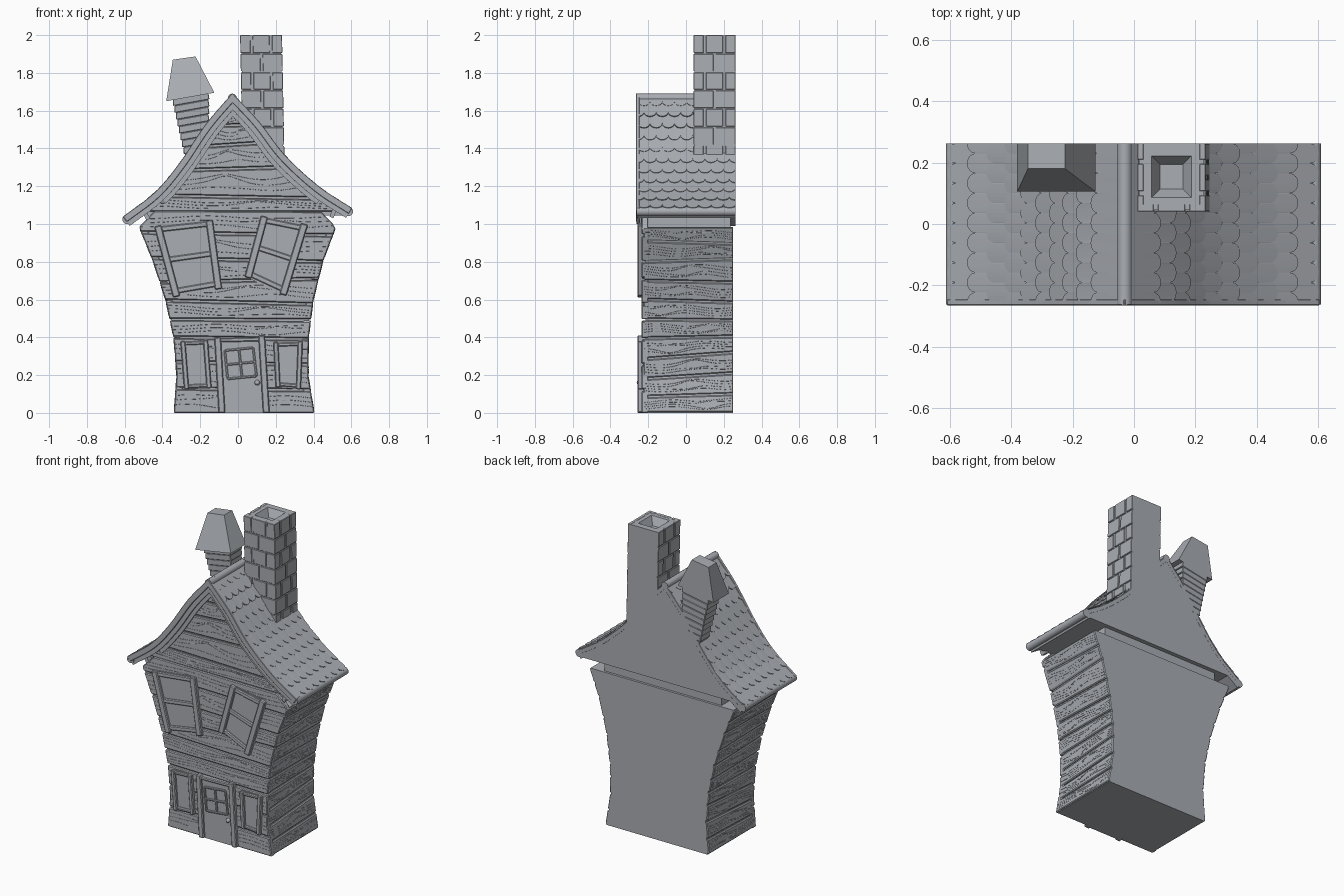
import bpy, bmesh, math, random
from mathutils import Vector

if "Cube" in bpy.data.objects:
    bpy.data.objects.remove(bpy.data.objects["Cube"])

random.seed(4)
grain = []
slate = bpy.data.materials.new("slate_grey")
slate.diffuse_color = (.40, .42, .45, 1)
slate.use_nodes = True
slate.node_tree.nodes["Principled BSDF"].inputs["Base Color"].default_value = slate.diffuse_color


def lerp(a, b, t):
    return a + (b - a) * t


def finish(name, bm, bevel=0.0, smooth=False):
    bmesh.ops.recalc_face_normals(bm, faces=bm.faces)
    me = bpy.data.meshes.new(name)
    bm.to_mesh(me)
    bm.free()
    me.materials.append(slate)
    ob = bpy.data.objects.new(name, me)
    bpy.context.collection.objects.link(ob)
    if bevel:
        m = ob.modifiers.new("Bevel", 'BEVEL')
        m.width, m.segments, m.limit_method = bevel, 1, 'ANGLE'
    if smooth:
        bpy.context.view_layer.objects.active = ob
        ob.select_set(True)
        bpy.ops.object.shade_smooth_by_angle(angle=math.radians(35))
        ob.select_set(False)
    return ob


def loft(bm, front, back):
    """Closed solid between two matching rings of 3D points."""
    a, b = [bm.verts.new(p) for p in front], [bm.verts.new(p) for p in back]
    bm.faces.new(a)
    bm.faces.new(b[::-1])
    for i in range(len(a)):
        j = (i + 1) % len(a)
        bm.faces.new((a[j], a[i], b[i], b[j]))


def prisms(name, items, bevel=0.0, smooth=False):
    """Each item is (xz polygon, y front, y back)."""
    bm = bmesh.new()
    for poly, y0, y1 in items:
        loft(bm, [(x, y0, z) for x, z in poly], [(x, y1, z) for x, z in poly])
    return finish(name, bm, bevel, smooth)


def beam(p, q, w):
    p, q = Vector(p), Vector(q)
    d = (q - p).normalized()
    n = Vector((-d.y, d.x)) * w / 2
    return [tuple(v) for v in (p + n, q + n, q - n, p - n)]


def lookup(table, z):
    for (z0, x0), (z1, x1) in zip(table, table[1:]):
        if z <= z1:
            return lerp(x0, x1, max(0, (z - z0) / (z1 - z0)))
    return table[-1][1]


def add_grain(f, count):
    """f(t, v) maps plank coordinates (along, across) to a point."""
    t0, ph = random.uniform(0.2, 0.8), random.random() * 6
    for k in range(count):
        o = (k + 0.5) / count * 2 - 1
        line = []
        for i in range(25):
            t = 0.01 + 0.98 * i / 24
            bulge = math.copysign(0.5, o) * math.exp(-((t - t0) / 0.13) ** 2) * (1 - abs(o))
            line.append(f(t, 0.5 + 0.4 * (0.75 * o + bulge + 0.2 * math.sin(9 * t + ph))))
        grain.append(line)


def front_planks(name, lines, tl, tr, y0, y1, count):
    items, g = [], 0.006
    for (a0, b0), (a1, b1) in zip(lines, lines[1:]):
        a0, b0, a1, b1 = a0 + g, b0 + g, a1 - g, b1 - g
        L = [lerp(a0, a1, i / 4) for i in range(5)]
        R = [lerp(b1, b0, i / 4) for i in range(5)]
        items.append(([(lookup(tl, z), z) for z in L] + [(lookup(tr, z), z) for z in R], y0, y1))

        def f(t, v):
            za, zb = lerp(a0, a1, v), lerp(b0, b1, v)
            return (lerp(lookup(tl, za), lookup(tr, zb), t), y0, lerp(za, zb, t))
        add_grain(f, count)
    prisms(name, items, 0.005)


# Crooked house body
LEFT = [(0, -.34), (.2, -.325), (.4, -.342), (.6, -.385), (.8, -.45), (.985, -.525), (1.07, -.44)]
RIGHT = [(0, .405), (.2, .372), (.4, .375), (.6, .40), (.8, .45), (.985, .52), (1.07, .435)]
core = [(x + .01, z) for z, x in LEFT[:6]] + [(x - .01, z) for z, x in RIGHT[5::-1]]
prisms("house_core", [(core, -.215, .25)])
prisms("roof_gap_block", [([(-.42, .95), (.42, .95), (.42, 1.1), (-.42, 1.1)], -.205, .235)])
front_planks("front_siding", [(-.006, -.006), (.13, .12), (.27, .255), (.40, .39), (.495, .49),
                              (.595, .575), (.69, .71), (.82, .80), (.955, .94), (1.075, 1.07)],
             LEFT, RIGHT, -.235, -.2, 3)

# Side planks, slanted slightly from front to back
side_lines = [(0, 0), (.085, .10), (.18, .21), (.285, .32), (.395, .405), (.495, .49),
              (.60, .585), (.70, .69), (.80, .815), (.91, .895), (.985, .985)]
for side, table, s in (("left", LEFT, -1), ("right", RIGHT, 1)):
    bm = bmesh.new()
    for (f0, k0), (f1, k1) in zip(side_lines, side_lines[1:]):
        f0, k0, f1, k1 = f0 + .005, k0 + .005, f1 - .005, k1 - .005
        rings = []
        for y, a, b in ((-.225, max(f0, 0), f1), (.25, k0, k1)):
            xa, xb = lookup(table, a), lookup(table, b)
            rings.append([(xa, y, a), (xb, y, b), (xb - s * .04, y, b), (xa - s * .04, y, a)])
        loft(bm, *rings)

        def f(t, v):
            p = [lerp(Vector(r[0]), Vector(r[1]), v) for r in rings]
            return tuple(lerp(p[0], p[1], t))
        add_grain(f, 4)
    finish(side + "_siding", bm, .005)


# Flared roof outline
def spline(P, n=5):
    P = [Vector(p) for p in P]
    P = [2 * P[0] - P[1]] + P + [2 * P[-1] - P[-2]]
    out = []
    for a, b, c, d in zip(P, P[1:], P[2:], P[3:]):
        for i in range(n):
            t = i / n
            out.append(0.5 * (2 * b + (c - a) * t + (2 * a - 5 * b + 4 * c - d) * t * t
                              + (3 * b - a - 3 * c + d) * t ** 3))
    return out + [P[-2]]


def offset(P, d):
    out = []
    for i, p in enumerate(P):
        a = (p - P[i - 1]).normalized() if i else (P[1] - p).normalized()
        b = (P[i + 1] - p).normalized() if i < len(P) - 1 else a
        na, nb = Vector((a.y, -a.x)), Vector((b.y, -b.x))
        m = (na + nb).normalized()
        out.append(p + m * d / m.dot(na))
    return out


left_half = spline([(-.61, 1.04), (-.44, 1.17), (-.31, 1.325), (-.175, 1.525), (-.03, 1.695)])
right_half = spline([(-.03, 1.695), (.115, 1.54), (.25, 1.365), (.43, 1.20), (.605, 1.085)])
outline = left_half + right_half[1:]


def strip(name, d0, d1, y0, y1, zmin=0, bevel=0.004):
    A, B = offset(outline, d0), offset(outline, d1)
    keep = [i for i in range(len(A)) if B[i].y > zmin]
    poly = [tuple(A[i]) for i in keep] + [tuple(B[i]) for i in reversed(keep)]
    prisms(name, [(poly, y0, y1)], bevel, True)


strip("bargeboard", .001, .036, -.265, -.245, bevel=.006)
strip("roof_slab", .008, .036, -.25, .262)
strip("roof_underboard", .034, .062, -.256, .262)
strip("gable_trim", .06, .085, -.24, -.2, 1.08)

# Gable wall under the roof
inner = offset(outline, .055)
apex = max(range(len(inner)), key=lambda i: inner[i].y)
GL = [(p.y, p.x) for p in inner[:apex + 1]]
GR = [(p.y, p.x) for p in reversed(inner[apex:])]
zs = [1.045] + [z for z, x in GL if z > 1.055]
zr = [z for z, x in GR if z > 1.055][:-1]
prisms("gable_wall", [([(lookup(GL, z), z) for z in zs]
                       + [(lookup(GR, z), z) for z in zr[::-1] + [1.045]], -.213, .262)])
top = inner[apex].y - .03
front_planks("gable_siding", [(1.06, 1.06), (1.15, 1.135), (1.285, 1.30), (1.41, 1.43),
                              (1.52, 1.525), (top, top)], GL, GR, -.228, -.2, 3)
prisms("eave_brackets", [(beam((-.505, 1.08), (-.475, 1.025), .022), -.245, -.2),
                         (beam((.52, 1.10), (.495, 1.035), .022), -.245, -.2)])

# Ridge and eave rolls
for name, (x, z), r in (("ridge_roll", (-.03, 1.666), .024), ("left_eave_roll", (-.588, 1.024), .024),
                        ("right_eave_roll", (.585, 1.066), .024)):
    ring = [(x + r * math.cos(a * math.pi / 8), z + r * math.sin(a * math.pi / 8)) for a in range(16)]
    prisms(name, [(ring, -.262, .262)], 0, True)

# Scalloped shingles
bm = bmesh.new()
ROWS, COLS, Y0, Y1 = 11, 8, -.255, .262
for half in (left_half[::-1], right_half):
    dist = [0]
    for a, b in zip(half, half[1:]):
        dist.append(dist[-1] + (b - a).length)
    tx = [(s, p.x) for s, p in zip(dist, half)]
    tz = [(s, p.y) for s, p in zip(dist, half)]
    out = 1 if half is right_half else -1
    p, r = dist[-1] / (ROWS + .2), (Y1 - Y0) / COLS / 2

    def at(s, y, h):
        q = Vector((lookup(tx, s), lookup(tz, s)))
        d = Vector((lookup(tx, s + .01), lookup(tz, s + .01))) - \
            Vector((lookup(tx, s - .01), lookup(tz, s - .01)))
        d.normalize()
        q += Vector((-d.y, d.x)) * out * (h - .009)
        return bm.verts.new((q.x, y, q.y))
    for i in range(ROWS):
        start = max(0, (i - .6) * p)
        for c in range(COLS + i % 2):
            yc = Y0 + (2 * c + 1 - i % 2) * r
            ya, yb = max(Y0, yc - r), min(Y1, yc + r)
            cols = []
            for k in range(9):
                y = lerp(ya, yb, .5 - .5 * math.cos(math.pi * k / 8))
                e = i * p + p * (.75 + .4 * math.sqrt(max(0, 1 - ((y - yc) / r) ** 2)))
                h = .009 * (e - start) / (1.75 * p)
                cols.append((at(start, y, 0), at(e, y, h), at(e, y, -.004)))
            for a, b in zip(cols, cols[1:]):
                bm.faces.new((a[0], a[1], b[1], b[0]))
                bm.faces.new((a[1], a[2], b[2], b[1]))
finish("roof_shingles", bm)


# Brick chimney with a sunken flue
def cx(z):
    return .122 + (2 - z) * .02


def quad(x0, x1, z0, z1):
    return [(cx(z0) + x0, z0), (cx(z0) + x1, z0), (cx(z1) + x1, z1), (cx(z1) + x0, z1)]


bm = bmesh.new()
poly = quad(-.105, .105, 1.3, 1.999)
loft(bm, [(x, .046, z) for x, z in poly], [(x, .262, z) for x, z in poly])
bmesh.ops.recalc_face_normals(bm, faces=bm.faces)
flue = max(bm.faces, key=lambda f: f.calc_center_median().z)
bmesh.ops.inset_individual(bm, faces=[flue], thickness=.04, use_even_offset=True)
bmesh.ops.inset_individual(bm, faces=[flue], thickness=.028, depth=-.05, use_even_offset=True)
finish("chimney_core", bm)
bricks, pitch = [], .68 / 7
for i in range(7):
    z0, z1 = 1.32 + i * pitch + .003, 1.32 + (i + 1) * pitch - (.003 if i < 6 else 0)
    cuts = [0, .5, 1] if i % 2 else [0, .27, .73, 1]
    for a, b in zip(cuts, cuts[1:]):
        a, b = a + (.03 if a else 0), b - (.03 if b < 1 else 0)
        bricks.append((quad(-.111 + .222 * a, -.111 + .222 * b, z0, z1), .04, .065))
        for x0, x1 in ((-.111, -.09), (.09, .111)):
            bricks.append((quad(x0, x1, z0, z1), lerp(.04, .262, a), lerp(.04, .262, b)))
prisms("chimney_bricks", bricks, .002)

# Leaning ringed flue pipe with a tapered cap
rings, N = [], 10
for i in range(N):
    c = []
    for t, e in ((i / N, .006), ((i + 1) / N, 0)):
        z = lerp(1.3, 1.68, t)
        for x in (lerp(-.265, -.345, t) - e, -.157 + e):
            c.append((x, z + .18 * (x + .25)))
    rings.append(([c[0], c[1], c[3], c[2]], lerp(.175, .135, i / N), .262))
prisms("pipe_stem", rings, .003)
bm = bmesh.new()
loft(bm, [(-.38, .105, 1.65), (-.125, .105, 1.695), (-.125, .262, 1.695), (-.38, .262, 1.65)],
     [(-.345, .18, 1.87), (-.225, .18, 1.887), (-.225, .262, 1.887), (-.345, .262, 1.87)])
finish("pipe_cap", bm)


# Crooked windows: corners are top left, bottom left, top right, bottom right
def window(name, tl, bl, tr, br, w, bars):
    tl, bl, tr, br = map(Vector, (tl, bl, tr, br))
    prisms(name + "_pane", [([tuple(v) for v in (tl, bl, br, tr)], -.239, -.2)])
    parts = [(beam(tl, bl, w), -.257, -.21), (beam(tr, br, w), -.257, -.21)]
    parts += [(beam(lerp(tl, bl, t), lerp(tr, br, t), w * .75), -.25, -.21) for t in bars]
    prisms(name + "_frame", parts, .005)


window("upper_left_window", (-.425, .99), (-.325, .615), (-.152, 1.02), (-.103, .655), .038, (.05, .48, .92))
window("upper_right_window", (.14, 1.04), (.053, .715), (.352, 1.0), (.238, .625), .038, (.06, .5, .93))
window("lower_left_window", (-.292, .38), (-.272, .125), (-.172, .385), (-.153, .13), .026, (.05, .94))
window("lower_right_window", (.20, .375), (.212, .135), (.33, .38), (.32, .125), .026, (.06, .93))

# Door, posts, small four-pane window and knob
prisms("door", [([(-.09, 0), (-.11, .39), (.125, .395), (.15, 0)], -.241, -.2)])
prisms("door_frame", [(beam((-.085, 0), (-.108, .40), .035), -.257, -.21),
                      (beam((.15, 0), (.125, .41), .035), -.257, -.21),
                      (beam((-.10, .385), (.12, .39), .022), -.252, -.21)], .005)
a, b, c, d = (Vector(v) for v in ((-.07, .33), (-.055, .18), (.08, .345), (.098, .195)))
prisms("door_window", [(beam(p, q, .012), -.25, -.22) for p, q in (
    (a, b), (c, d), (a, c), (b, d), ((a + b) / 2, (c + d) / 2), ((a + c) / 2, (b + d) / 2))], .003)
bm = bmesh.new()
bmesh.ops.create_uvsphere(bm, u_segments=16, v_segments=8, radius=.014)
bmesh.ops.translate(bm, verts=bm.verts, vec=(.102, -.247, .16))
finish("door_knob", bm, 0, True)

# Wood grain lines on the planks
cu = bpy.data.curves.new("wood_grain", 'CURVE')
cu.dimensions, cu.bevel_depth, cu.bevel_resolution = '3D', .001, 0
cu.materials.append(slate)
for line in grain:
    sp = cu.splines.new('POLY')
    sp.points.add(len(line) - 1)
    for pt, co in zip(sp.points, line):
        pt.co = (*co, 1)
bpy.context.collection.objects.link(bpy.data.objects.new("wood_grain", cu))
